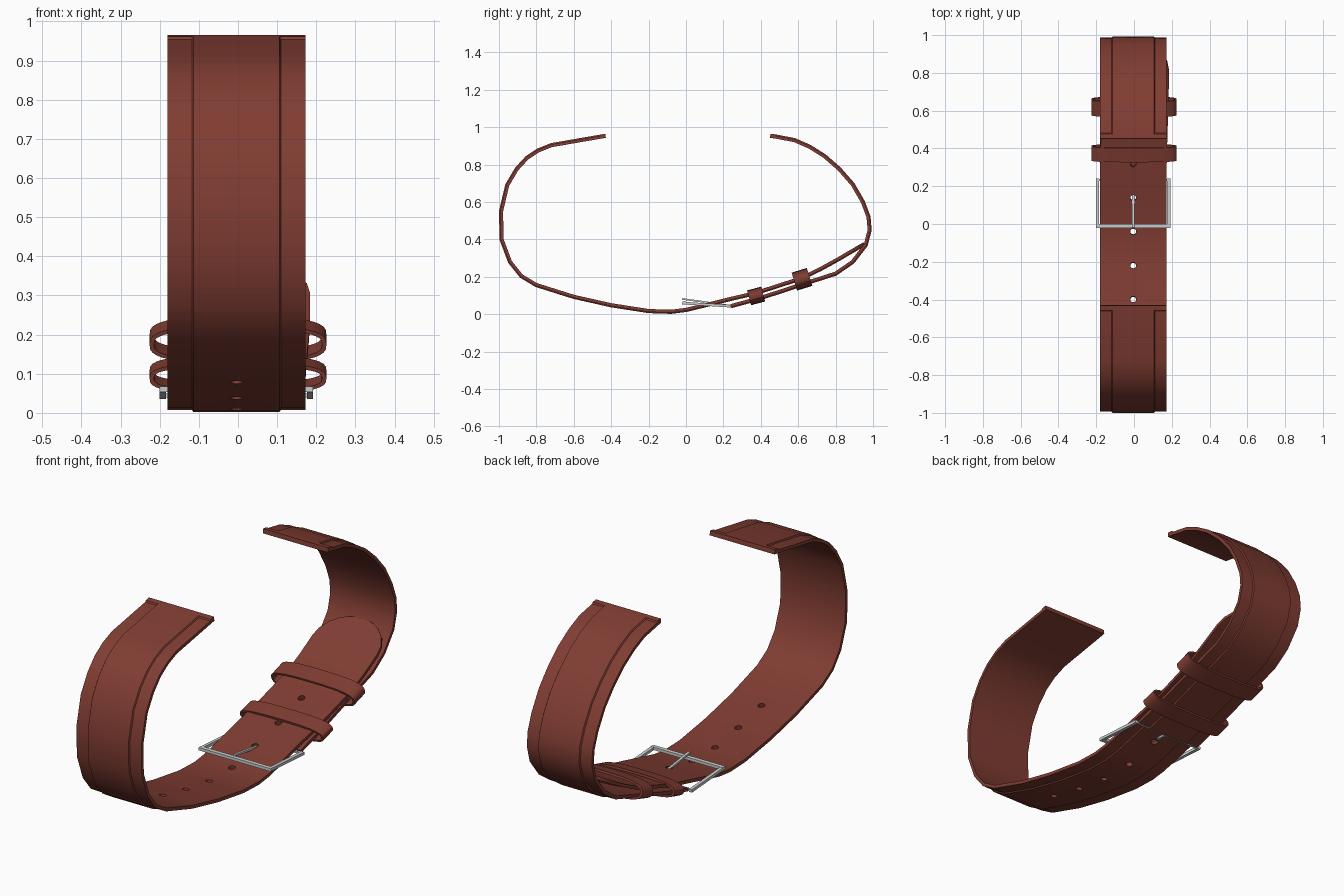
import bpy, bmesh, math
from mathutils import Vector, Matrix

if "Cube" in bpy.data.objects:
    bpy.data.objects.remove(bpy.data.objects["Cube"])

CX = -0.004   # strap centre line in x


def material(name, col):
    m = bpy.data.materials.new(name)
    m.diffuse_color = (*col, 1)
    m.use_nodes = True
    m.node_tree.nodes["Principled BSDF"].inputs["Base Color"].default_value = m.diffuse_color
    return m


LEATHER = material("red_brown_leather", (0.215, 0.046, 0.032))
STEEL = material("steel", (0.58, 0.60, 0.60))


def finish(name, bm, mat):
    bmesh.ops.recalc_face_normals(bm, faces=bm.faces)
    me = bpy.data.meshes.new(name)
    bm.to_mesh(me)
    bm.free()
    me.materials.append(mat)
    ob = bpy.data.objects.new(name, me)
    bpy.context.collection.objects.link(ob)
    return ob


def smooth(ob):
    bpy.ops.object.select_all(action='DESELECT')
    ob.select_set(True)
    bpy.context.view_layer.objects.active = ob
    bpy.ops.object.shade_smooth_by_angle(angle=math.radians(30))


def skin(bm, rings):
    n = len(rings[0])
    for a, b in zip(rings, rings[1:]):
        for i in range(n):
            bm.faces.new((a[i], a[(i + 1) % n], b[(i + 1) % n], b[i]))


def strap(name, path, side, flat_ends, tip=False):
    """Sweep a padded section along (y, z); side picks which way is inward."""
    pts = [Vector(p) for p in path]
    bm = bmesh.new()
    rings = []
    for i, p in enumerate(pts):
        d = (pts[min(i + 1, len(pts) - 1)] - pts[max(i - 1, 0)]).normalized()
        nrm = Vector((-d.y, d.x)) * side
        hw, drift = 0.176, 0
        if tip and p.x > 0.3:
            drift = 0.012 * min((p.x - 0.3) / 0.4, 1)
            if p.x > 0.82:      # rounded tongue end
                hw *= math.sqrt(max(1 - ((p.x - 0.82) / 0.136) ** 2, 0.03))
        k = hw / 0.176
        f = 0.012 if i < flat_ends else 0.006
        sec = [(0.176, 0.010), (-0.176, 0.010), (-0.176, -f), (-0.114, -f),
               (-0.110, -0.012), (0.110, -0.012), (0.114, -f), (0.176, -f)]
        rings.append([bm.verts.new((CX + drift + x * k, p.x + nrm.x * h, p.y + nrm.y * h))
                      for x, h in sec])
    skin(bm, rings)
    bm.faces.new(rings[0])
    bm.faces.new(rings[-1])
    return finish(name, bm, LEATHER)


# Long strap with holes and tongue tip
long_path = [(-0.43, 0.953), (-0.455, 0.949), (-0.46, 0.948), (-0.72, 0.903), (-0.79, 0.875),
             (-0.85, 0.835), (-0.905, 0.775), (-0.955, 0.69), (-0.988, 0.55), (-0.985, 0.40),
             (-0.94, 0.28), (-0.88, 0.205), (-0.80, 0.157), (-0.60, 0.094), (-0.40, 0.049),
             (-0.20, 0.018), (-0.08, 0.014), (0.0, 0.024), (0.12, 0.053), (0.24, 0.083),
             (0.37, 0.113), (0.62, 0.194), (0.72, 0.243), (0.82, 0.298), (0.86, 0.322),
             (0.90, 0.345), (0.93, 0.363), (0.945, 0.371), (0.953, 0.376)]
long_strap = strap("long_strap", long_path, 1, 2, tip=True)

# Adjustment holes, cut square to the strap
bm = bmesh.new()
for i in range(7):
    y = -0.58 + 0.18 * i
    a, b = next((p, q) for p, q in zip(long_path[12:], long_path[13:]) if p[0] <= y < q[0])
    z = a[1] + (b[1] - a[1]) * (y - a[0]) / (b[0] - a[0])
    rot = Matrix.Rotation(math.atan2(b[1] - a[1], b[0] - a[0]), 4, 'X')
    bmesh.ops.create_cone(bm, cap_ends=True, segments=16, radius1=0.016, radius2=0.016,
                          depth=0.08, matrix=Matrix.Translation((CX, y, z)) @ rot)
cutter = finish("hole_cutter", bm, LEATHER)
mod = long_strap.modifiers.new("holes", 'BOOLEAN')
mod.operation, mod.object, mod.solver = 'DIFFERENCE', cutter, 'EXACT'
bpy.context.view_layer.objects.active = long_strap
bpy.ops.object.modifier_apply(modifier="holes")
bpy.data.objects.remove(cutter)
smooth(long_strap)

# Short strap that carries the buckle
short_path = [(0.45, 0.953), (0.475, 0.950), (0.48, 0.949), (0.58, 0.930), (0.66, 0.895),
              (0.74, 0.845), (0.82, 0.775), (0.89, 0.695), (0.945, 0.60), (0.975, 0.52),
              (0.981, 0.45), (0.96, 0.37), (0.89, 0.28), (0.80, 0.218), (0.62, 0.160),
              (0.40, 0.088), (0.24, 0.044)]
smooth(strap("short_strap", short_path, -1, 2))


def keeper(name, y, z, length, half_h, tilt):
    """Flattened leather loop around both straps."""
    bm = bmesh.new()
    n, t = 40, 0.011

    def ring(w, h, v):
        out = []
        for i in range(n):
            a = 2 * math.pi * i / n
            c, s = math.cos(a), math.sin(a)
            out.append(bm.verts.new((w * math.copysign(abs(c) ** 0.7, c), v,
                                     h * math.copysign(abs(s) ** 0.7, s))))
        return out
    o0, o1 = ring(0.226, half_h, -length / 2), ring(0.226, half_h, length / 2)
    i1, i0 = ring(0.226 - t, half_h - t, length / 2), ring(0.226 - t, half_h - t, -length / 2)
    skin(bm, [o0, o1, i1, i0, o0])
    bm.transform(Matrix.Translation((0, y, z)) @ Matrix.Rotation(tilt, 4, 'X'))
    smooth(finish(name, bm, LEATHER))


keeper("fixed_keeper", 0.375, 0.098, 0.078, 0.041, math.radians(15))
keeper("sliding_keeper", 0.62, 0.187, 0.085, 0.050, math.radians(17))


def bar(name, a, b, w, h):
    """Box bar between two points."""
    a, b = Vector(a), Vector(b)
    d = (b - a).normalized()
    side = d.cross(Vector((0, 0, 1))).normalized()
    up = side.cross(d)
    bm = bmesh.new()
    rings = [[bm.verts.new(p + side * (w * i / 2) + up * (h * j / 2))
              for i, j in ((-1, -1), (1, -1), (1, 1), (-1, 1))] for p in (a, b)]
    skin(bm, rings)
    bm.faces.new(rings[0])
    bm.faces.new(rings[1])
    finish(name, bm, STEEL)


# Buckle frame, hinge pin and prong
for s, side in ((-1, "left"), (1, "right")):
    x = CX + s * 0.188
    bar("buckle_side_" + side, (x, -0.02, 0.060), (x, 0.24, 0.043), 0.016, 0.014)
bar("buckle_front_bar", (CX - 0.196, -0.010, 0.060), (CX + 0.196, -0.010, 0.060), 0.020, 0.014)
bar("buckle_hinge_pin", (CX - 0.19, 0.233, 0.044), (CX + 0.19, 0.233, 0.044), 0.010, 0.010)
bar("buckle_prong", (CX, 0.235, 0.046), (CX, -0.02, 0.082), 0.012, 0.009)
